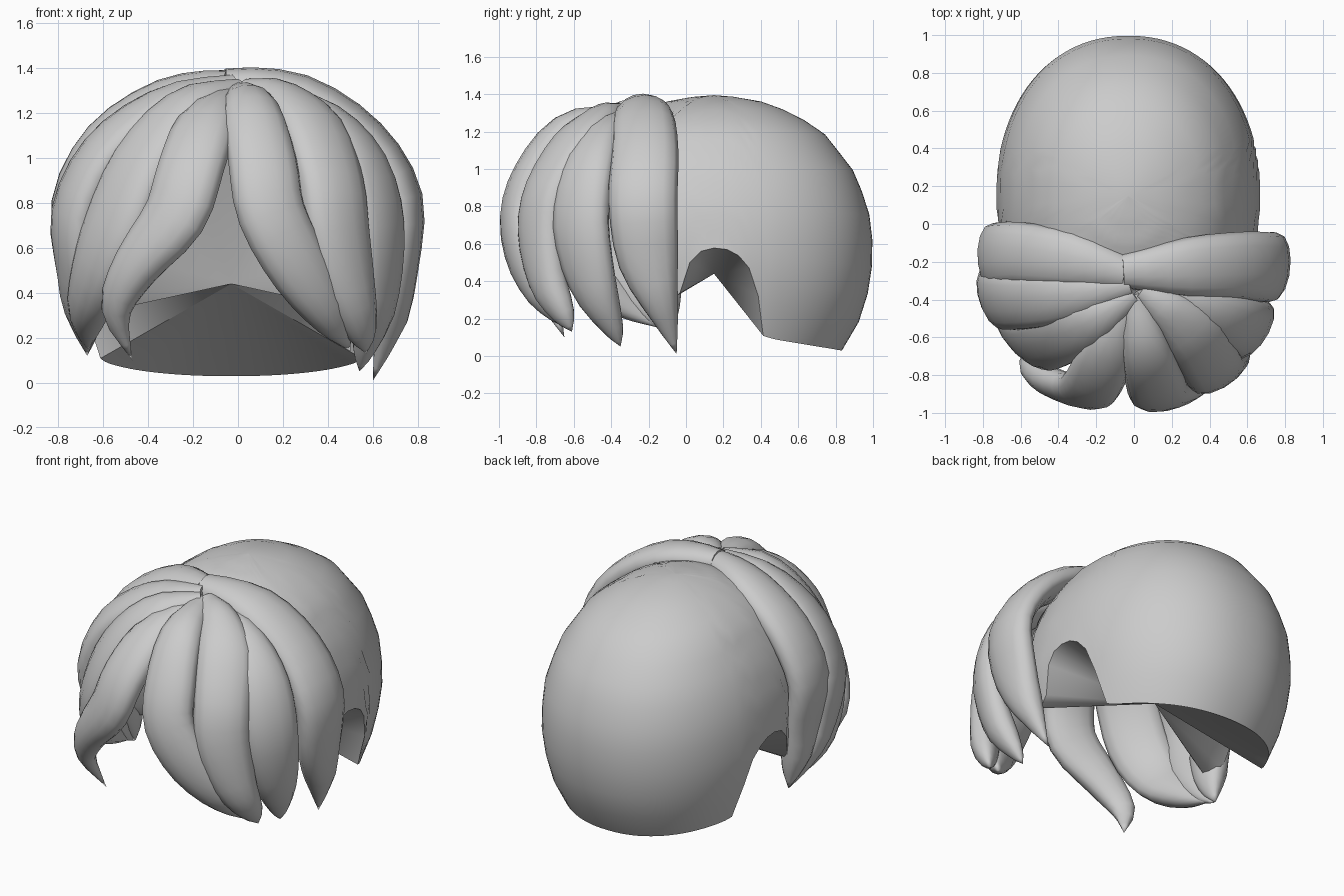
import bpy, bmesh, math
from mathutils import Vector

cube = bpy.data.objects.get("Cube")
if cube:
    bpy.data.objects.remove(cube, do_unlink=True)

# One plain grey for all the hair
grey = bpy.data.materials.new("hair grey")
grey.use_nodes = True
COL = (0.6, 0.6, 0.6, 1)
grey.diffuse_color = COL
grey.node_tree.nodes["Principled BSDF"].inputs["Base Color"].default_value = COL


def finish(bm, name, angle):
    bmesh.ops.recalc_face_normals(bm, faces=bm.faces[:])
    me = bpy.data.meshes.new(name)
    bm.to_mesh(me)
    bm.free()
    ob = bpy.data.objects.new(name, me)
    bpy.context.collection.objects.link(ob)
    me.materials.append(grey)
    bpy.ops.object.select_all(action='DESELECT')
    ob.select_set(True)
    bpy.context.view_layer.objects.active = ob
    bpy.ops.object.shade_smooth_by_angle(angle=math.radians(angle))


def lerp(table, t):
    """Piecewise linear lookup in (key, value) pairs with rising keys."""
    if t <= table[0][0]:
        return table[0][1]
    for (a, u), (b, v) in zip(table, table[1:]):
        if t <= b:
            return u + (v - u) * (t - a) / (b - a)
    return table[-1][1]


def power(v, e):
    return math.copysign(abs(v) ** e, v)


# Cap: dome profile as (height, radius factor), rim as (y, height)
DOME = [(.03, .80), (.1, .87), (.3, .955), (.55, 1), (.8, .965), (1.0, .865),
        (1.2, .68), (1.3, .49), (1.36, .3), (1.385, .14), (1.395, 0)]
FRONT = [(f, z) for z, f in reversed(DOME[3:])]
RIM = [(-.25, .5), (-.17, .3), (-.05, .3), (0, .48), (.08, .56), (.18, .585), (.27, .55),
       (.35, .46), (.41, .28), (.445, .11), (.52, .09), (.75, .06), (1, .03)]
CX, CY, RX, RY, TOP = -.03, .15, .70, .855, 1.395
SEG, ROWS = 96, 14


def rim_height(s):
    y = CY + RY * s
    return lerp(RIM, y) if y >= -.25 else lerp(FRONT, .4 / (RY * -s))


bm = bmesh.new()
crown = bm.verts.new((CX, CY, TOP))
heart = bm.verts.new((CX, CY, .44))
cols = []
for i in range(SEG):
    a = 2 * math.pi * i / SEG
    c, s = power(math.cos(a), .92), power(math.sin(a), .92)
    low = rim_height(s)
    col = []
    for j in range(1, ROWS + 1):
        z = low + (TOP - low) * math.cos(math.pi / 2 * j / ROWS)
        f = lerp(DOME, z)
        col.append(bm.verts.new((CX + RX * f * c, CY + RY * f * s, z)))
    cols.append(col)
for p, q in zip(cols, cols[1:] + cols[:1]):
    bm.faces.new((crown, p[0], q[0]))
    for j in range(ROWS - 1):
        bm.faces.new((p[j], p[j + 1], q[j + 1], q[j]))
    bm.faces.new((p[-1], heart, q[-1]))
finish(bm, "back_cap", 50)


# Locks: tapered sweeps that follow the head, wide across and thin outward
def spline(p0, p1, p2, p3, t):
    return 0.5 * (2 * p1 + (p2 - p0) * t + (2 * p0 - 5 * p1 + 4 * p2 - p3) * t * t
                  + (3 * p1 - p0 - 3 * p2 + p3) * t ** 3)


def lock(name, pts, thick=.09, sides=14, steps=3):
    k = [Vector(p) for p in pts]
    k = [2 * k[0] - k[1]] + k + [2 * k[-1] - k[-2]]
    path = [spline(*k[i:i + 4], t / steps) for i in range(len(k) - 3) for t in range(steps)]
    path.append(k[-2])
    pos = [p.to_3d() for p in path]
    centre = Vector((0, -.15, .6))
    bm = bmesh.new()
    rings = []
    for i in range(len(pos) - 1):
        tan = (pos[i + 1] - pos[max(i - 1, 0)]).normalized()
        out = pos[i] - centre
        out = (out - tan * out.dot(tan)).normalized()
        side = tan.cross(out)
        w = max(path[i][3], .012)
        ring = []
        for n in range(sides):
            a = 2 * math.pi * n / sides
            # the inner half is flatter than the outer half
            h = min(thick, w * .85) * (1 if n <= sides / 2 else .8)
            ring.append(bm.verts.new(pos[i] + side * w * math.cos(a)
                                     + out * h * power(math.sin(a), .85)))
        rings.append(ring)
    for r, q in zip(rings, rings[1:]):
        for n in range(sides):
            m = (n + 1) % sides
            bm.faces.new((r[n], r[m], q[m], q[n]))
    tip = bm.verts.new(pos[-1])
    for n in range(sides):
        bm.faces.new((rings[-1][n], rings[-1][(n + 1) % sides], tip))
    bm.faces.new(rings[0])
    finish(bm, name, 60)


# Each point is x, y, z, half width
lock("left_side_lock", [(-.06, -.25, 1.32, .09), (.28, -.23, 1.28, .16), (.57, -.22, 1.09, .18),
     (.73, -.23, .82, .185), (.71, -.2, .5, .16), (.65, -.11, .2, .07), (.6, -.05, .01, 0)])
lock("left_temple_lock", [(.1, -.33, 1.28, .06), (.38, -.45, 1.16, .12), (.55, -.53, .97, .16),
     (.62, -.56, .7, .17), (.61, -.5, .4, .14), (.56, -.39, .15, .06), (.54, -.35, .05, 0)])
lock("left_fringe_lock", [(.03, -.35, 1.31, .05), (.19, -.46, 1.25, .12), (.33, -.6, 1.13, .165),
     (.41, -.74, .9, .165), (.44, -.78, .68, .16), (.49, -.74, .42, .13), (.55, -.65, .22, .07),
     (.57, -.61, .13, 0)])
lock("front_left_lock", [(.01, -.36, 1.29, .06), (.06, -.65, 1.2, .13), (.11, -.83, .98, .155),
     (.15, -.9, .75, .155), (.28, -.85, .5, .14), (.42, -.72, .28, .085), (.5, -.62, .14, 0)])
lock("front_right_lock", [(-.03, -.42, 1.27, .06), (-.14, -.67, 1.14, .14), (-.21, -.83, .95, .155),
     (-.28, -.88, .74, .15), (-.45, -.82, .52, .11), (-.54, -.74, .32, .07), (-.47, -.65, .1, 0)])
lock("right_fringe_lock", [(.01, -.37, 1.31, .05), (-.24, -.52, 1.2, .14), (-.43, -.6, .98, .175),
     (-.55, -.62, .7, .18), (-.63, -.53, .47, .15), (-.67, -.33, .29, .09), (-.67, -.1, .14, 0)])
lock("right_temple_lock", [(-.01, -.32, 1.32, .06), (-.35, -.38, 1.21, .14), (-.6, -.4, 1.02, .165),
     (-.73, -.39, .75, .17), (-.71, -.34, .48, .14), (-.68, -.2, .25, .07), (-.67, -.08, .12, 0)])
lock("right_side_lock", [(-.04, -.26, 1.31, .09), (-.33, -.19, 1.26, .15), (-.6, -.16, 1.08, .17),
     (-.74, -.17, .8, .175), (-.7, -.16, .5, .15), (-.67, -.11, .25, .08), (-.67, -.07, .12, 0)])
